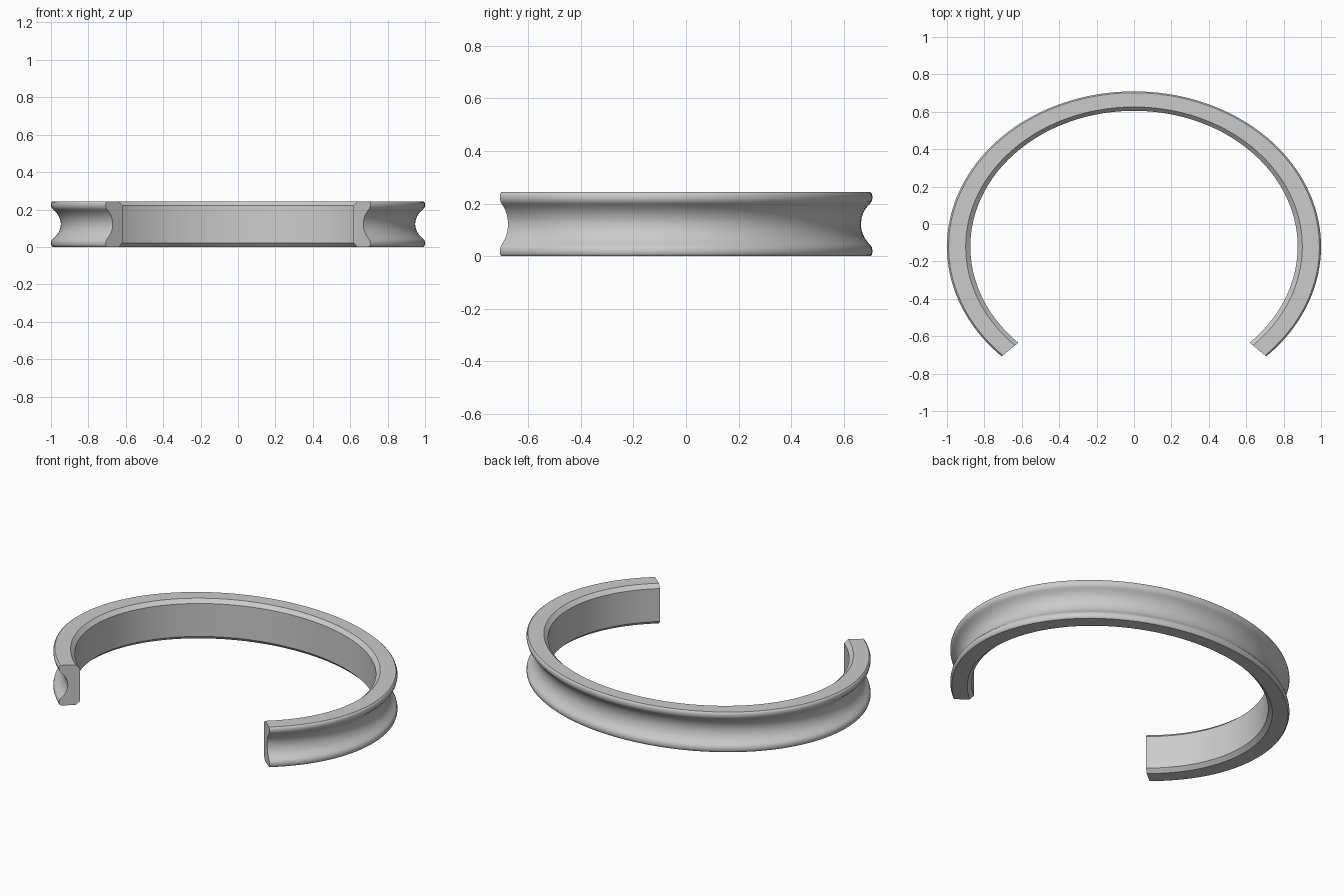
import bpy, bmesh, math

if "Cube" in bpy.data.objects:
    bpy.data.objects.remove(bpy.data.objects["Cube"])

H = 0.244          # band height
SY = 0.83          # oval squash in y
CY = -0.121        # oval centre in y
STEPS = 108        # segments over the 270 degree sweep

# Upper half of the cross-section (radius, z), inner wall to groove bottom
upper = [(0.875, 0.222), (0.900, H), (0.991, H), (0.997, 0.239), (1.0, 0.230),
         (1.0, 0.220), (0.997, 0.209), (0.990, 0.201), (0.979, 0.191),
         (0.967, 0.178), (0.957, 0.162), (0.950, 0.143)]
profile = upper + [(0.947, H / 2)] + [(r, H - z) for r, z in reversed(upper)]

# Sweep the section round an open oval, gap facing the front
bm = bmesh.new()
rings = []
for i in range(STEPS + 1):
    a = math.radians(-45 + 270 * i / STEPS)
    rings.append([bm.verts.new((r * math.cos(a), CY + SY * r * math.sin(a), z))
                  for r, z in profile])
n = len(profile)
for a, b in zip(rings, rings[1:]):
    for j in range(n):
        k = (j + 1) % n
        bm.faces.new((a[j], b[j], b[k], a[k]))

# Flat end caps
bm.faces.new(rings[0])
bm.faces.new(rings[-1][::-1])
bmesh.ops.recalc_face_normals(bm, faces=bm.faces)

mesh = bpy.data.meshes.new("open_cuff_band")
bm.to_mesh(mesh)
bm.free()
band = bpy.data.objects.new("open_cuff_band", mesh)
bpy.context.collection.objects.link(band)

# Smooth groove and lips, crisp chamfers and ends
bpy.context.view_layer.objects.active = band
band.select_set(True)
bpy.ops.object.shade_smooth_by_angle(angle=math.radians(35))
